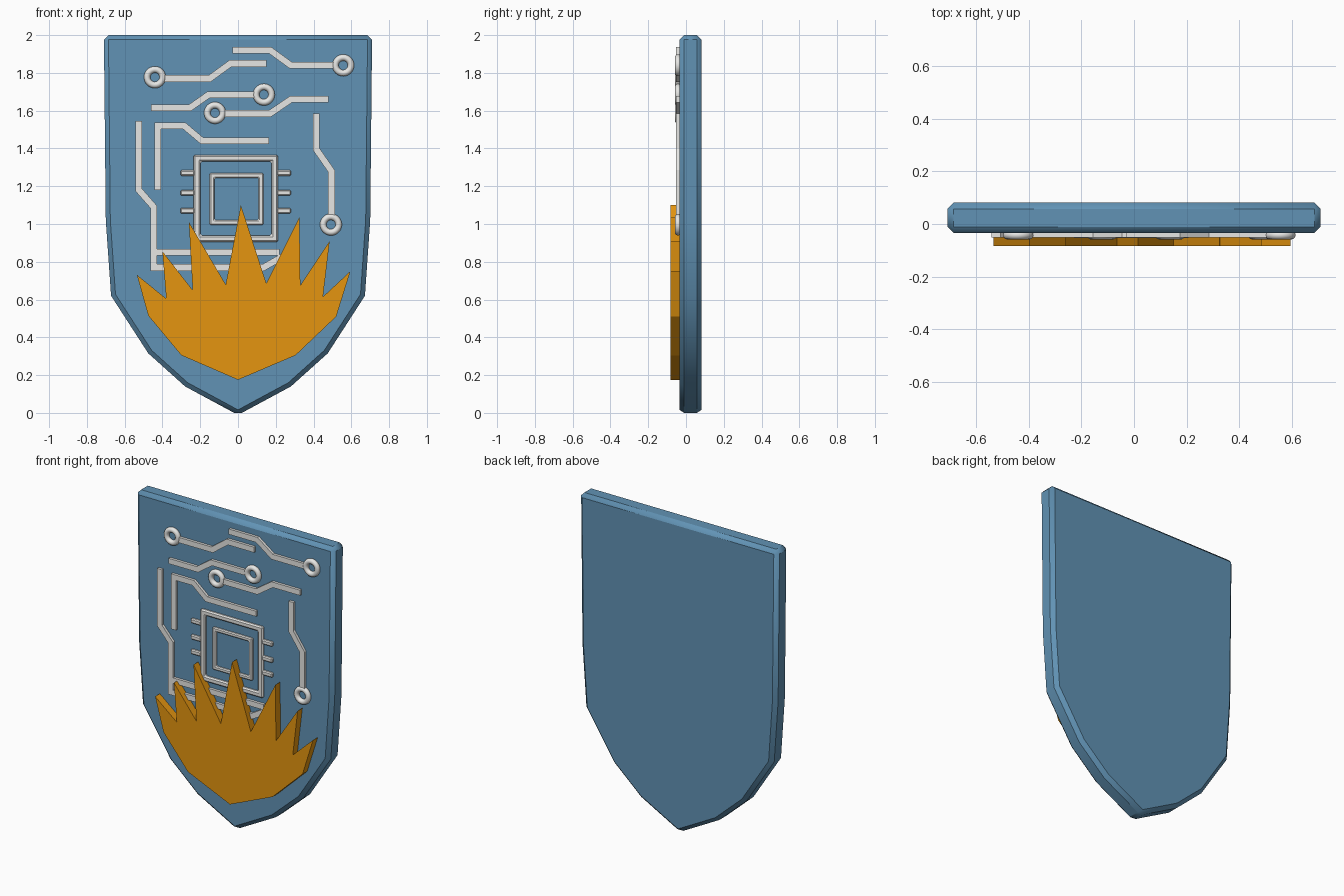
import bpy
import bmesh
import math
from mathutils import Vector

cube = bpy.data.objects.get("Cube")
if cube:
    bpy.data.objects.remove(cube, do_unlink=True)


def material(name, rgb):
    mat = bpy.data.materials.new(name)
    mat.use_nodes = True
    mat.diffuse_color = (*rgb, 1)
    mat.node_tree.nodes["Principled BSDF"].inputs["Base Color"].default_value = (*rgb, 1)
    return mat


BLUE = material("steel blue", (0.12, 0.29, 0.46))
ORANGE = material("amber", (0.78, 0.30, 0.005))
SILVER = material("silver", (0.8, 0.8, 0.78))
FACE = -0.035  # front surface of the shield


def plate(name, polygons, back, front, mat, bevel=0.0):
    """Extrude flat (x, z) polygons from depth back to depth front."""
    bm = bmesh.new()
    for poly in polygons:
        bm.faces.new([bm.verts.new((x, back, z)) for x, z in poly])
    bmesh.ops.remove_doubles(bm, verts=bm.verts, dist=0.0001)
    extruded = bmesh.ops.extrude_face_region(bm, geom=bm.faces[:], use_keep_orig=True)
    moved = [v for v in extruded["geom"] if isinstance(v, bmesh.types.BMVert)]
    bmesh.ops.translate(bm, verts=moved, vec=(0, front - back, 0))
    bmesh.ops.recalc_face_normals(bm, faces=bm.faces)
    mesh = bpy.data.meshes.new(name)
    bm.to_mesh(mesh)
    bm.free()
    obj = bpy.data.objects.new(name, mesh)
    bpy.context.collection.objects.link(obj)
    mesh.materials.append(mat)
    if bevel:
        mod = obj.modifiers.new("Bevel", "BEVEL")
        mod.width = bevel
        mod.segments = 1
        mod.limit_method = 'ANGLE'
        mod.angle_limit = math.radians(37)
    return obj


def strip(path, width, closed=False):
    """Quads of a mitred band that follows a path."""
    pts = [Vector(p) for p in path]
    n = len(pts)
    rails = []
    for i, p in enumerate(pts):
        before = p - pts[i - 1] if closed or i else pts[1] - p
        after = pts[(i + 1) % n] - p if closed or i < n - 1 else before
        a, b = before.normalized(), after.normalized()
        normal = Vector((-a.y - b.y, a.x + b.x)).normalized()
        side = normal * (width / 2 / normal.dot(Vector((-a.y, a.x))))
        rails.append((p + side, p - side))
    quads = []
    for i in range(n if closed else n - 1):
        (a, b), (c, d) = rails[i], rails[(i + 1) % n]
        quads.append((a, b, d, c))
    return quads


def rectangle(left, right, low, high):
    return [(left, low), (right, low), (right, high), (left, high)]


# Shield body, outlined from one half
half = [(0.71, 2.0), (0.70, 1.02), (0.672, 0.62), (0.475, 0.315), (0.28, 0.14)]
outline = half + [(0, -0.011)] + [(-x, z) for x, z in reversed(half)]
shield = plate("shield", [outline], 0.082, FACE, BLUE, 0.024)
bpy.context.view_layer.objects.active = shield
shield.select_set(True)
bpy.ops.object.shade_smooth_by_angle(angle=math.radians(32))

# Spiked flame emblem
flame = [(-.535, .73), (-.475, .515), (-.30, .305), (0, .175), (.305, .305),
         (.52, .51), (.595, .75), (.45, .615), (.485, .91), (.33, .675),
         (.325, 1.035), (.15, .685), (.015, 1.10), (-.065, .68),
         (-.26, 1.01), (-.24, .65), (-.40, .855), (-.38, .605)]
plate("flame_emblem", [flame], FACE + 0.005, -0.083, ORANGE)

# Circuit traces
traces = {
    "upper_left": [(-.40, 1.77), (-.15, 1.77), (-.04, 1.85), (.15, 1.85)],
    "upper_right": [(-.03, 1.92), (.17, 1.92), (.28, 1.84), (.52, 1.84)],
    "middle_left": [(-.46, 1.615), (-.255, 1.615), (-.155, 1.685), (.10, 1.685)],
    "middle_right": [(-.08, 1.585), (.17, 1.585), (.28, 1.66), (.48, 1.66)],
    "outer_side": [(-.525, 1.545), (-.525, 1.18), (-.446, 1.09), (-.446, .77),
                   (.135, .77), (.24, .83)],
    "inner_side": [(-.425, 1.18), (-.425, 1.52), (-.285, 1.52), (-.19, 1.44), (.165, 1.44)],
    "right_side": [(.415, 1.585), (.415, 1.395), (.495, 1.28), (.495, 1.03)],
    "lower": [(-.43, .85), (.22, .85)],
}
for label, path in traces.items():
    plate("trace_" + label, strip(path, 0.035), FACE + 0.005, -0.052, SILVER)

# Ring terminals at the trace ends
for x, z in [(-.44, 1.777), (.557, 1.84), (.137, 1.685), (-.122, 1.588), (.492, .997)]:
    bpy.ops.mesh.primitive_torus_add(
        location=(x, -0.042, z), rotation=(math.pi / 2, 0, 0),
        major_radius=0.041, minor_radius=0.017, major_segments=32, minor_segments=12)
    ring = bpy.context.object
    ring.name = "ring_terminal"
    ring.data.materials.append(SILVER)
    bpy.ops.object.shade_smooth()

# Chip: two square frames and a row of pins on each side
outer = rectangle(-.217, .195, .922, 1.348)
inner = rectangle(-.137, .122, 1.008, 1.257)
plate("chip_outer_frame", strip(outer, 0.036, True), FACE + 0.005, -0.054, SILVER, 0.008)
plate("chip_inner_frame", strip(inner, 0.026, True), FACE + 0.005, -0.050, SILVER, 0.006)
for z in (1.07, 1.165, 1.27):
    for left, right in ((-.305, -.23), (.205, .28)):
        plate("chip_pin", [rectangle(left, right, z - .015, z + .015)],
              FACE + 0.005, -0.052, SILVER, 0.006)
